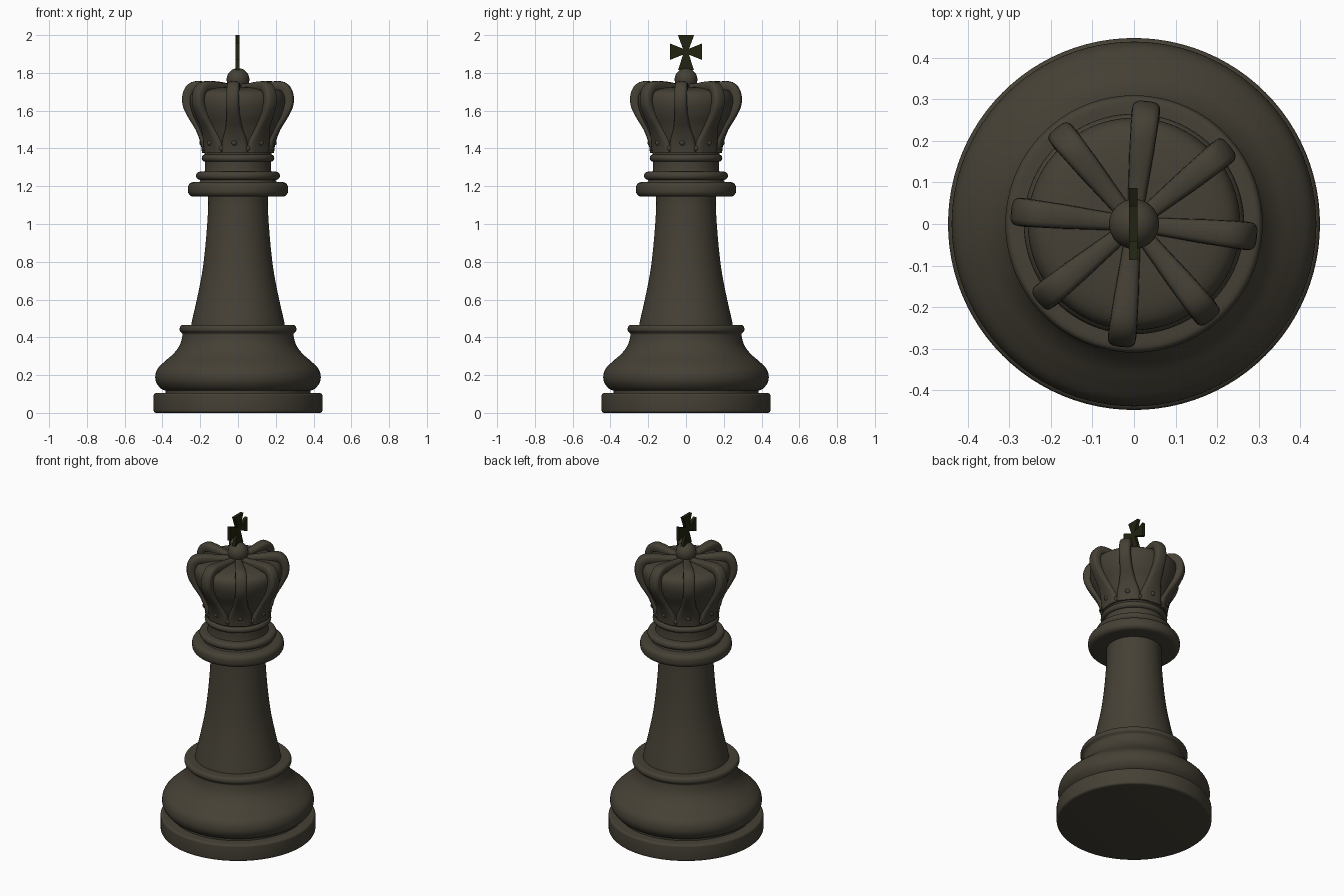
import bpy, bmesh, math
from mathutils import Vector

if "Cube" in bpy.data.objects:
    bpy.data.objects.remove(bpy.data.objects["Cube"])


def material(name, col):
    m = bpy.data.materials.new(name)
    m.diffuse_color = (*col, 1)
    m.use_nodes = True
    m.node_tree.nodes["Principled BSDF"].inputs["Base Color"].default_value = m.diffuse_color
    return m


DARK = material("dark_brown_grey", (0.060, 0.052, 0.036))
OLIVE = material("blackish_olive", (0.016, 0.017, 0.005))


def finish(name, bm, mat, angle=40):
    bmesh.ops.remove_doubles(bm, verts=bm.verts, dist=1e-5)
    bmesh.ops.recalc_face_normals(bm, faces=bm.faces)
    me = bpy.data.meshes.new(name)
    bm.to_mesh(me)
    bm.free()
    me.materials.append(mat)
    ob = bpy.data.objects.new(name, me)
    bpy.context.collection.objects.link(ob)
    bpy.ops.object.select_all(action='DESELECT')
    bpy.context.view_layer.objects.active = ob
    ob.select_set(True)
    bpy.ops.object.shade_smooth_by_angle(angle=math.radians(angle))
    return ob


def spline(pts, n=5):
    """Catmull-Rom curve through points of any dimension."""
    p = [pts[0]] + list(pts) + [pts[-1]]
    out = []
    for i in range(1, len(p) - 2):
        for k in range(n):
            t = k / n
            out.append(tuple(
                0.5 * (2 * b + (c - a) * t + (2 * a - 5 * b + 4 * c - d) * t * t
                       + (3 * b - a - 3 * c + d) * t ** 3)
                for a, b, c, d in zip(p[i - 1], p[i], p[i + 1], p[i + 2])))
    return out + [tuple(pts[-1])]


def lathe(name, profile, seg=96):
    bm = bmesh.new()
    profile = [(0, profile[0][1])] + list(profile) + [(0, profile[-1][1])]
    vs = [bm.verts.new((max(r, 0), 0, z)) for r, z in profile]
    es = [bm.edges.new(e) for e in zip(vs, vs[1:])]
    bmesh.ops.spin(bm, geom=vs + es, cent=(0, 0, 0), axis=(0, 0, 1),
                   angle=2 * math.pi, steps=seg, use_duplicate=False)
    return finish(name, bm, DARK)


def disc(r, z0, z1, e):
    """Profile of a disc with rounded rims of radius e."""
    arc = [i * math.pi / 10 for i in range(6)]
    low = [(r - e + e * math.sin(a), z0 + e - e * math.cos(a)) for a in arc]
    high = [(r - e + e * math.cos(a), z1 - e + e * math.sin(a)) for a in arc]
    return low + high


# Base, column and collars
lathe("base_disc", disc(0.447, 0.0, 0.105, 0.014))
lathe("base_groove", [(0.385, 0.09), (0.385, 0.14)])
lathe("base_bulge", spline([(0.385, 0.118), (0.41, 0.13), (0.432, 0.16), (0.438, 0.195),
                            (0.425, 0.235), (0.385, 0.275), (0.34, 0.315), (0.308, 0.36),
                            (0.294, 0.41), (0.298, 0.424), (0.308, 0.435), (0.308, 0.452),
                            (0.298, 0.464), (0.27, 0.466)]))
lathe("column", spline([(0.25, 0.45), (0.243, 0.49), (0.218, 0.6), (0.192, 0.73),
                        (0.175, 0.86), (0.163, 1.0), (0.158, 1.1), (0.16, 1.16)]))
lathe("wide_collar", disc(0.265, 1.145, 1.222, 0.03))
lathe("collar_step", spline([(0.21, 1.21), (0.2, 1.23), (0.19, 1.245)]))
lathe("small_collar", disc(0.222, 1.234, 1.277, 0.02))
lathe("crown_neck", spline([(0.18, 1.26), (0.175, 1.29), (0.175, 1.34), (0.178, 1.38),
                            (0.178, 1.42), (0.19, 1.46)]))
lathe("crown_band", disc(0.192, 1.33, 1.368, 0.018))

# Crown: inner cap, eight arching ribs, small ornaments around the foot
lathe("crown_cap", spline([(0.17, 1.4), (0.19, 1.46), (0.212, 1.52), (0.24, 1.58), (0.255, 1.64),
                           (0.248, 1.685), (0.215, 1.71), (0.15, 1.722), (0.08, 1.725),
                           (0.02, 1.726)]))

# radius, height, half width along each rib
PATH = spline([(0.162, 1.38, 0.07), (0.172, 1.44, 0.066), (0.2, 1.51, 0.046),
               (0.24, 1.575, 0.036), (0.268, 1.635, 0.034), (0.266, 1.69, 0.034),
               (0.238, 1.726, 0.033), (0.18, 1.728, 0.03), (0.11, 1.72, 0.025),
               (0.03, 1.715, 0.02)], 4)


def rib(name, ang):
    bm = bmesh.new()
    rings = []
    out = Vector((math.cos(ang), math.sin(ang), 0))
    side = Vector((-math.sin(ang), math.cos(ang), 0))
    for i, (r, z, w) in enumerate(PATH):
        a, b = PATH[max(i - 1, 0)], PATH[min(i + 1, len(PATH) - 1)]
        t = Vector((b[0] - a[0], b[1] - a[1])).normalized()
        ring = []
        for k in range(16):
            q = 2 * math.pi * k / 16
            c, s = math.cos(q), math.sin(q)
            u = math.copysign(abs(c) ** 0.6, c) * w
            v = math.copysign(abs(s) ** 0.6, s) * 0.027
            ring.append(bm.verts.new(out * (r + t.y * v) + side * u
                                     + Vector((0, 0, z - t.x * v))))
        rings.append(ring)
    for A, B in zip(rings, rings[1:]):
        for k in range(16):
            bm.faces.new((A[k], A[k - 1], B[k - 1], B[k]))
    bm.faces.new(rings[0])
    bm.faces.new(rings[-1])
    finish(name, bm, DARK, 60)


bm = bmesh.new()
for n in range(8):
    ang = math.radians(-6 + 45 * n)
    rib(f"crown_rib_{n + 1}", ang)
    for off, z in ((0, 1.43), (22.5, 1.40)):
        a = ang + math.radians(off)
        new = bmesh.ops.create_icosphere(bm, subdivisions=2, radius=0.016)["verts"]
        rr = 0.19 if off == 0 else 0.18
        bmesh.ops.translate(bm, verts=new, vec=(rr * math.cos(a), rr * math.sin(a), z))
finish("crown_ornaments", bm, DARK, 60)

# Ball finial
lathe("finial_ball", [(0.06 * math.cos(i * math.pi / 24), 1.765 + 0.06 * math.sin(i * math.pi / 24))
                      for i in range(-12, 13)], 48)

# Thin flared cross, standing in the y-z plane
bm = bmesh.new()
outline = []
for k, (length, half) in enumerate(((0.086, 0.044), (0.088, 0.043), (0.086, 0.044), (0.098, 0.042))):
    c, s = math.cos(k * math.pi / 2), math.sin(k * math.pi / 2)
    for u, v in ((0.016, -0.016), (length, -half), (length, half)):
        outline.append((0, u * c - v * s, 1.912 + u * s + v * c))
face = bm.faces.new([bm.verts.new((-0.012, y, z)) for x, y, z in outline])
ext = bmesh.ops.extrude_face_region(bm, geom=[face])
bmesh.ops.translate(bm, vec=(0.02, 0, 0),
                    verts=[v for v in ext["geom"] if isinstance(v, bmesh.types.BMVert)])
finish("top_cross", bm, OLIVE, 20)
